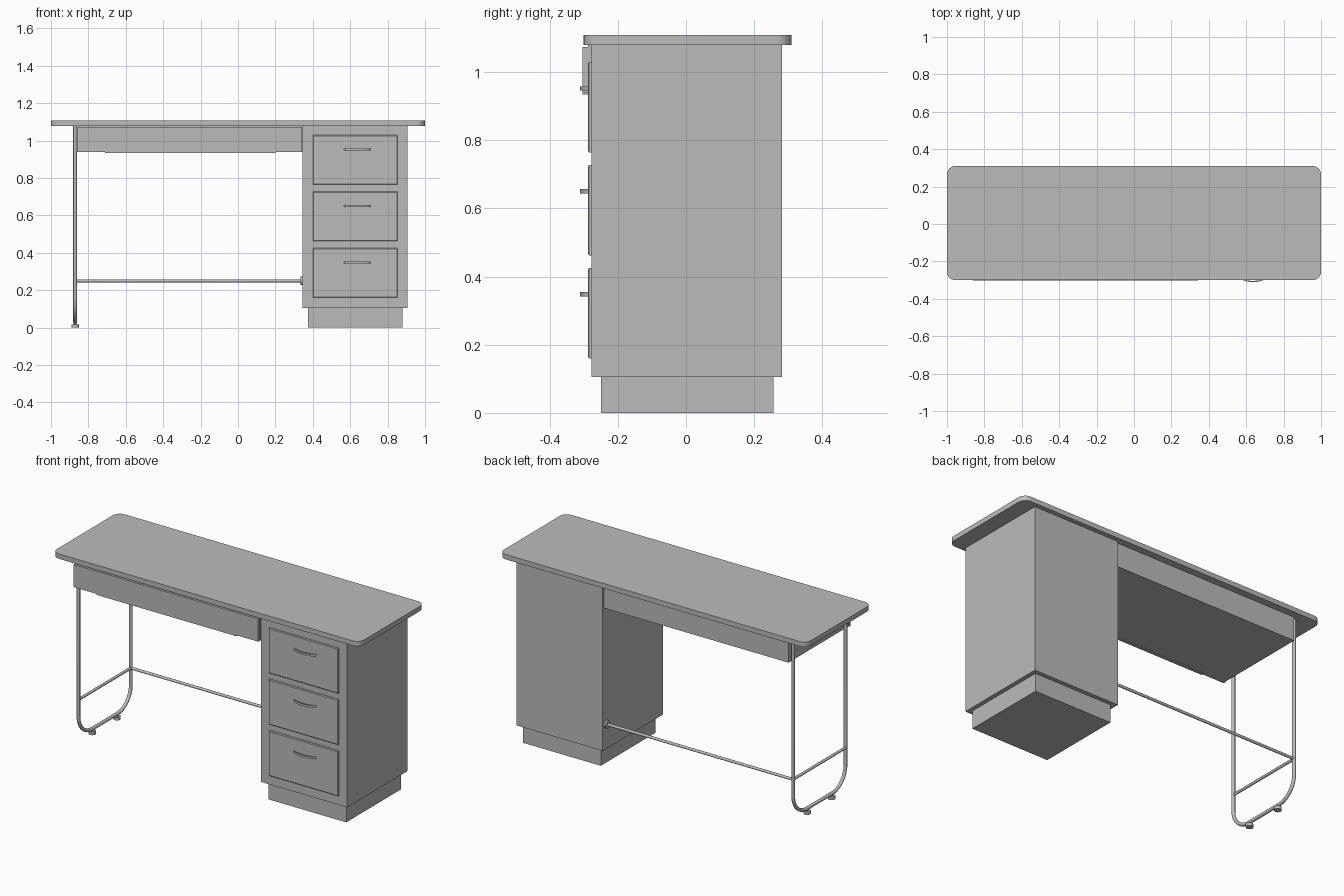
import bpy, bmesh
from math import sin, cos, pi
from mathutils import Matrix, Vector

cube = bpy.data.objects.get("Cube")
if cube:
    bpy.data.objects.remove(cube, do_unlink=True)

GREY = (0.5, 0.5, 0.5, 1)
grey = bpy.data.materials.new("plain_grey")
grey.use_nodes = True
grey.diffuse_color = GREY
grey.node_tree.nodes["Principled BSDF"].inputs["Base Color"].default_value = GREY


def finish(name, bm, smooth=False):
    """Turn a bmesh into a grey object."""
    bmesh.ops.recalc_face_normals(bm, faces=bm.faces)
    mesh = bpy.data.meshes.new(name)
    bm.to_mesh(mesh)
    bm.free()
    obj = bpy.data.objects.new(name, mesh)
    bpy.context.collection.objects.link(obj)
    mesh.materials.append(grey)
    if smooth:
        bpy.ops.object.select_all(action="DESELECT")
        obj.select_set(True)
        bpy.context.view_layer.objects.active = obj
        bpy.ops.object.shade_smooth_by_angle(angle=pi / 6)
    return obj


def box(name, x, y, z, corner=0, edge=0):
    """Box from (min, max) ranges; corner rounds upright edges, edge chamfers the front."""
    bm = bmesh.new()
    bmesh.ops.create_cube(bm, size=1)
    for v in bm.verts:
        v.co = [r[0] if c < 0 else r[1] for c, r in zip(v.co, (x, y, z))]
    if corner:
        upright = [e for e in bm.edges
                   if abs(e.verts[0].co.z - e.verts[1].co.z) > 1e-4]
        bmesh.ops.bevel(bm, geom=upright, offset=corner, segments=8,
                        profile=0.5, affect="EDGES")
    if edge:
        front = [e for e in bm.edges if all(v.co.y == min(y) or
                 abs(v.co.y - y[0]) < 1e-5 for v in e.verts)]
        bmesh.ops.bevel(bm, geom=front, offset=edge, segments=1, affect="EDGES")
    return finish(name, bm, smooth=corner > 0)


def cylinder(name, centre, radius, depth, axis="Z"):
    bm = bmesh.new()
    turn = Matrix.Rotation(pi / 2, 4, "Y") if axis == "X" else Matrix()
    bmesh.ops.create_cone(bm, cap_ends=True, segments=24, radius1=radius,
                          radius2=radius, depth=depth,
                          matrix=Matrix.Translation(centre) @ turn)
    return finish(name, bm, smooth=True)


def tube(name, points, radius, sides=16):
    """Round tube swept along a path lying in the YZ plane."""
    bm = bmesh.new()
    pts = [Vector(p) for p in points]
    rings = []
    for i, p in enumerate(pts):
        along = (pts[min(i + 1, len(pts) - 1)] - pts[max(i - 1, 0)]).normalized()
        side = Vector((1, 0, 0))
        up = along.cross(side)
        rings.append([bm.verts.new(p + radius * (side * cos(a) + up * sin(a)))
                      for a in (2 * pi * k / sides for k in range(sides))])
    for a, b in zip(rings, rings[1:]):
        for k in range(sides):
            n = (k + 1) % sides
            bm.faces.new((a[k], a[n], b[n], b[k]))
    bm.faces.new(rings[0])
    bm.faces.new(rings[-1])
    return finish(name, bm, smooth=True)


def bow_handle(name, x0, x1, y, z, reach, thick, height, steps=14):
    """Flat bar bowed out from the drawer front."""
    bm = bmesh.new()
    outer, inner = [], []
    for i in range(steps + 1):
        t = i / steps
        bulge = sin(pi * t) ** 0.6 if 0 < t < 1 else 0
        x = x0 + (x1 - x0) * t
        outer.append((x, y - reach * bulge))
        mid = (x0 + x1) / 2
        inner.append((mid + (x - mid) * (1 - 2 * thick / (x1 - x0)),
                      y - (reach - thick) * bulge))
    rows = [[bm.verts.new((px, py, z + s * height / 2)) for px, py in line]
            for line, s in ((outer, -1), (outer, 1), (inner, 1), (inner, -1))]
    for k in range(4):
        a, b = rows[k], rows[(k + 1) % 4]
        for i in range(steps):
            bm.faces.new((a[i], a[i + 1], b[i + 1], b[i]))
    for end in (0, -1):
        bm.faces.new([row[end] for row in rows])
    return finish(name, bm, smooth=True)


# Desk top with rounded corners
TOP = 1.079
box("desk_top", (-1, 1), (-0.3, 0.31), (TOP, 1.108), corner=0.045)

# Drawer pedestal on a recessed plinth
box("pedestal", (0.345, 0.905), (-0.277, 0.282), (0.105, TOP))
box("plinth", (0.375, 0.88), (-0.25, 0.257), (0, 0.105))

# Three pedestal drawers with bowed handles
for i in range(3):
    low = 0.16 + i * 0.302
    box(f"drawer_front_{i + 1}", (0.4, 0.853), (-0.288, -0.277),
        (low, low + 0.265), edge=0.004)
    bow_handle(f"drawer_handle_{i + 1}", 0.565, 0.71, -0.287, low + 0.188,
               reach=0.024, thick=0.007, height=0.012)

# Wide drawer under the top
box("wide_drawer_body", (-0.855, 0.345), (-0.288, 0.268), (0.94, TOP))
box("wide_drawer_front", (-0.86, 0.343), (-0.303, -0.288), (0.94, 1.073))
box("wide_drawer_pull", (-0.71, 0.2), (-0.303, -0.288), (0.934, 0.94))

# U-shaped tubular leg
LEG_X, FRONT, BACK, BASE, BEND, R = -0.871, -0.24, 0.248, 0.03, 0.125, 0.01
path = [(LEG_X, FRONT, TOP)]
for centre_y, start in ((FRONT + BEND, pi), (BACK - BEND, 1.5 * pi)):
    for i in range(13):
        a = start + i / 12 * pi / 2
        path.append((LEG_X, centre_y + BEND * cos(a), BASE + BEND + BEND * sin(a)))
path.append((LEG_X, BACK, TOP))
tube("leg_frame", path, R)

# Feet under the leg frame
for name, y in (("front_foot", -0.11), ("back_foot", 0.118)):
    cylinder(name, (LEG_X, y, 0.009), 0.02, 0.018)
    cylinder(name + "_stem", (LEG_X, y, 0.02), 0.008, 0.016)

# Stretchers and wall flange
RAIL_Z = 0.25
tube("leg_crossbar", [(LEG_X, FRONT, RAIL_Z), (LEG_X, BACK, RAIL_Z)], 0.008)
cylinder("long_stretcher", ((LEG_X + 0.345) / 2, BACK, RAIL_Z), 0.008,
         0.345 - LEG_X, axis="X")
cylinder("stretcher_flange", (0.34, BACK, RAIL_Z), 0.022, 0.012, axis="X")
